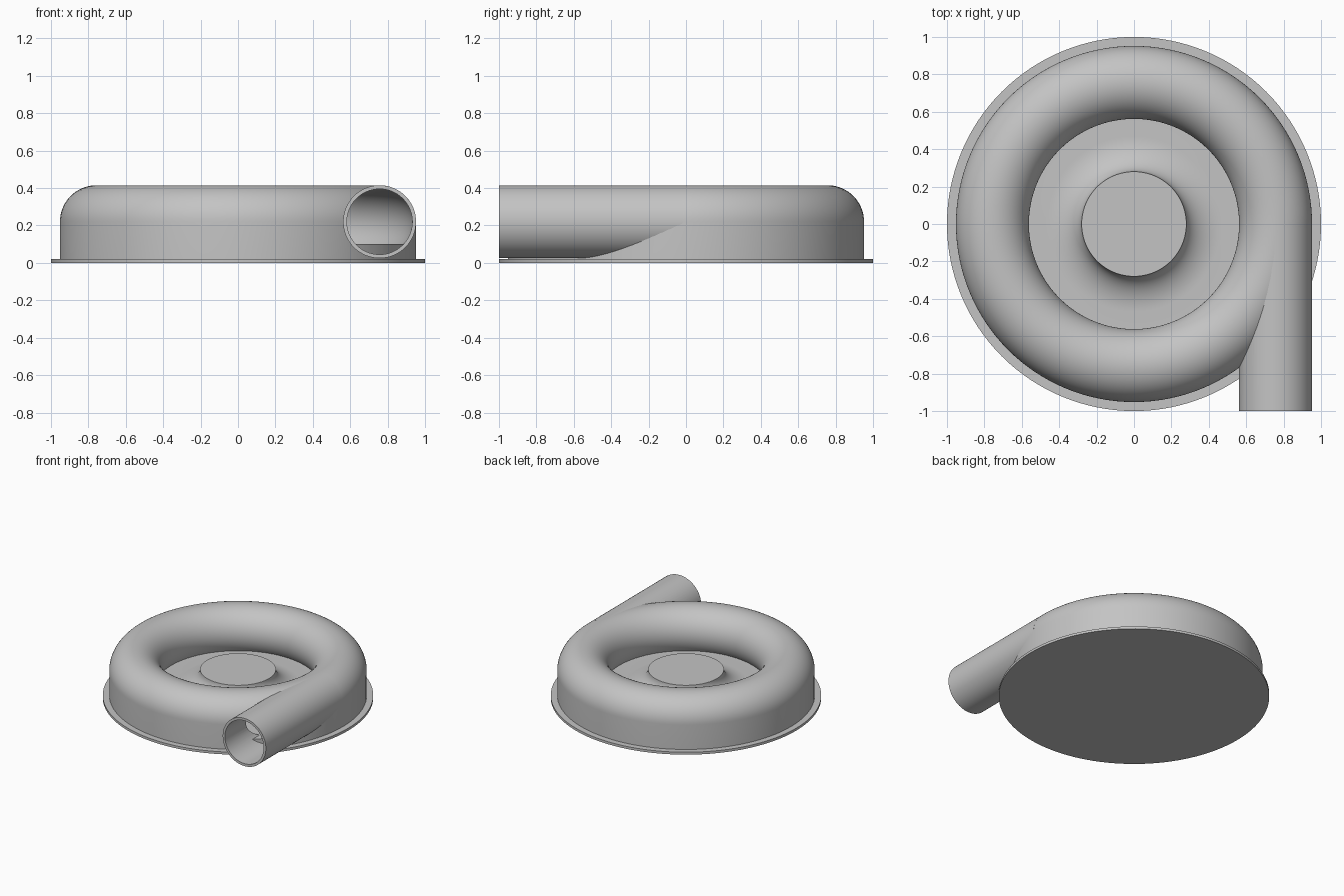
import bpy, bmesh
from math import sin, cos, pi, asin, tau
from mathutils import Matrix, Vector

cube = bpy.data.objects.get("Cube")
if cube:
    bpy.data.objects.remove(cube, do_unlink=True)

RING, MID = 0.757, 0.22        # ring radius and centre height of the tube
OUTER, INNER = 0.195, 0.175    # tube wall radii
FLOOR, PLATE = 0.1, 0.02

grey = bpy.data.materials.new("plain grey")
grey.use_nodes = True
colour = (0.55, 0.55, 0.55, 1)
grey.diffuse_color = colour
grey.node_tree.nodes["Principled BSDF"].inputs["Base Color"].default_value = colour


def arc(cx, cz, rx, rz, start, end, steps):
    return [(cx + rx * cos(start + (end - start) * i / steps),
             cz + rz * sin(start + (end - start) * i / steps))
            for i in range(steps + 1)]


def lathe(name, profile, steps=128, matrix=None, cut_below=None):
    """Revolve a closed (radius, height) profile into a solid."""
    bm = bmesh.new()
    verts = [bm.verts.new((r, 0, z)) for r, z in profile]
    edges = [bm.edges.new((v, verts[i - 1])) for i, v in enumerate(verts)
             if v.co.x + verts[i - 1].co.x > 0]
    bmesh.ops.spin(bm, geom=verts + edges, cent=(0, 0, 0), axis=(0, 0, 1),
                   angle=tau, steps=steps, use_duplicate=False)
    bmesh.ops.remove_doubles(bm, verts=bm.verts[:], dist=1e-5)
    if matrix:
        bm.transform(matrix)
    if cut_below is not None:
        geom = bm.verts[:] + bm.edges[:] + bm.faces[:]
        bmesh.ops.bisect_plane(bm, geom=geom, plane_co=(0, 0, cut_below),
                               plane_no=(0, 0, 1), clear_inner=True)
        bmesh.ops.holes_fill(bm, edges=[e for e in bm.edges if e.is_boundary])
    bmesh.ops.recalc_face_normals(bm, faces=bm.faces[:])
    mesh = bpy.data.meshes.new(name)
    bm.to_mesh(mesh)
    bm.free()
    mesh.materials.append(grey)
    obj = bpy.data.objects.new(name, mesh)
    bpy.context.collection.objects.link(obj)
    return obj


def carve(obj, *cutters):
    for cutter in cutters:
        mod = obj.modifiers.new("carve", 'BOOLEAN')
        mod.operation, mod.solver, mod.object = 'DIFFERENCE', 'EXACT', cutter
    graph = bpy.context.evaluated_depsgraph_get()
    mesh = bpy.data.meshes.new_from_object(obj.evaluated_get(graph))
    obj.modifiers.clear()
    obj.data = mesh


# Thin round base
base = lathe("base_plate", [(0, 0), (1, 0), (1, PLATE), (0, PLATE)])

# Floor sweeping up into the central hub
hub_r, hub_top, flare = 0.28, 0.23, 0.19
sweep = arc(hub_r + flare, hub_top, flare, hub_top - FLOOR, pi, 1.5 * pi, 16)
hub = lathe("hub", [(0, 0.01), (0.605, 0.01), (0.605, FLOOR)]
            + sweep[::-1] + [(0, hub_top)])

# Ring casing: round top and inside, straight outer wall
low = asin((MID - FLOOR) / OUTER)
shell = arc(RING, MID, OUTER, OUTER, 0, pi + low, 40)
foot = shell[-1][0]
casing = lathe("ring_casing", shell + [(foot, 0.01), (RING + OUTER, 0.01)])

# Outlet pipe, tangent to the ring and pointing forward
aim = Matrix.Translation(Vector((RING, 0, MID))) @ Matrix.Rotation(pi / 2, 4, 'X')
pipe = lathe("outlet_pipe", [(INNER, 0.02), (OUTER, 0.02), (OUTER, 1), (INNER, 1)],
             64, aim)

# Hollow the ring and open it into the pipe
low = asin((MID - FLOOR) / INNER)
cavity = lathe("ring_cavity", arc(RING, MID, INNER, INNER, -low, pi + low, 40))
bore = lathe("pipe_bore", [(0, 0.01), (0.18, 0.01), (0.18, 1.01), (0, 1.01)],
             64, aim, cut_below=FLOOR)
for cutter in (cavity, bore):
    cutter.hide_render = True
carve(casing, cavity, bore)
carve(pipe, cavity)
for cutter in (cavity, bore):
    bpy.data.objects.remove(cutter, do_unlink=True)

# Smooth shading with crisp rims
bpy.ops.object.select_all(action='DESELECT')
for part in (base, hub, casing, pipe):
    part.select_set(True)
bpy.context.view_layer.objects.active = casing
bpy.ops.object.shade_smooth_by_angle(angle=0.6)
